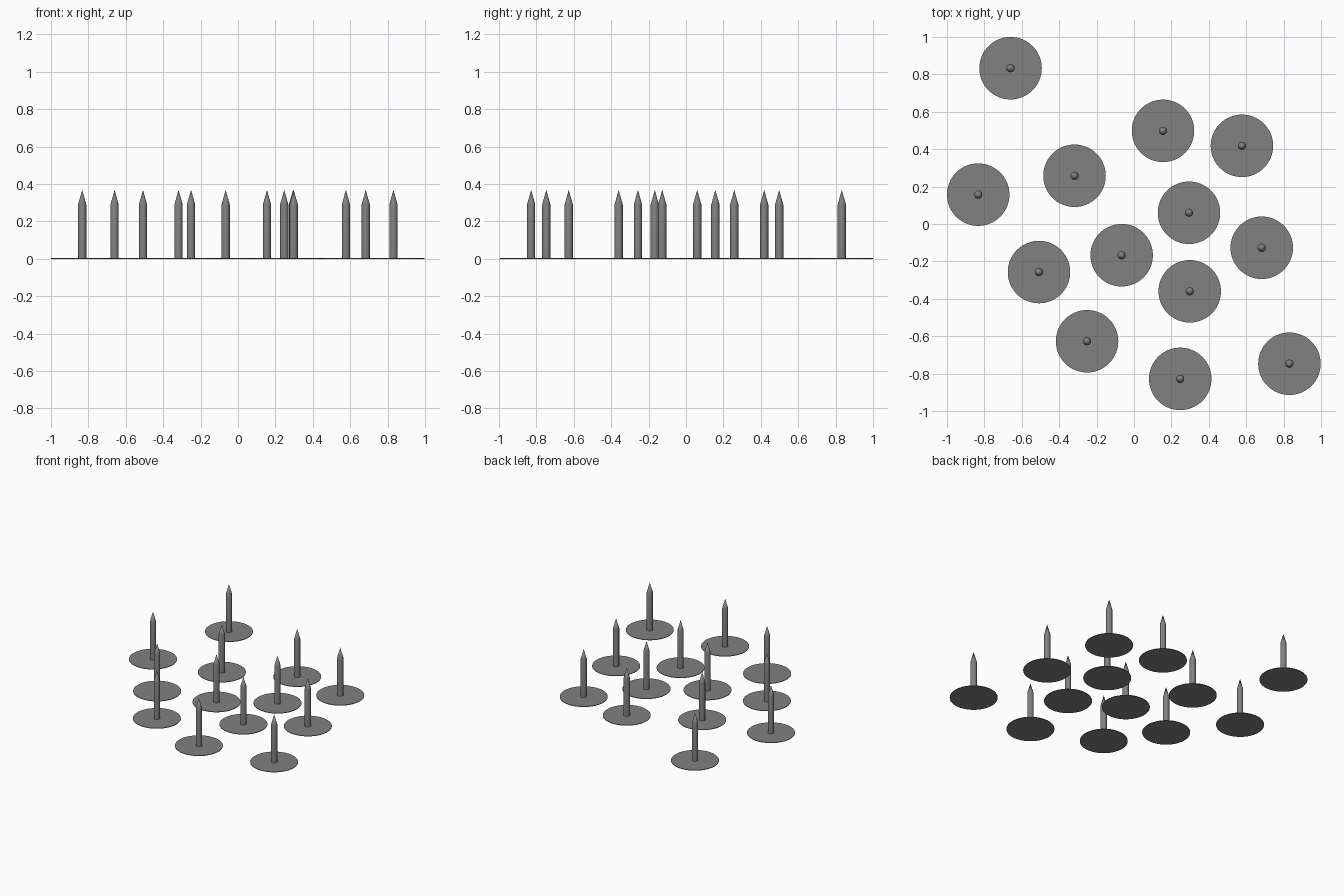
import bpy, bmesh, math

if "Cube" in bpy.data.objects:
    bpy.data.objects.remove(bpy.data.objects["Cube"])

# Plain dark metal for every tack
metal = bpy.data.materials.new("grey metal")
metal.diffuse_color = (0.22, 0.22, 0.22, 1)
metal.use_nodes = True
metal.node_tree.nodes["Principled BSDF"].inputs["Base Color"].default_value = metal.diffuse_color

HEAD_R, HEAD_T = 0.167, 0.004
PIN_R, SHOULDER_Z, TIP_Z = 0.022, 0.29, 0.368


def lathe(name, profile, sides):
    """Revolve (radius, z) points; zero radius closes to a point."""
    bm = bmesh.new()
    rings = []
    for r, z in profile:
        n = sides if r > 0 else 1
        rings.append([bm.verts.new((r * math.cos(2 * math.pi * i / sides),
                                    r * math.sin(2 * math.pi * i / sides), z)) for i in range(n)])
    for a, b in zip(rings, rings[1:]):
        for i in range(sides):
            j = (i + 1) % sides
            corners = [a[i % len(a)], a[j % len(a)], b[j % len(b)], b[i % len(b)]]
            bm.faces.new(list(dict.fromkeys(corners)))
    bmesh.ops.recalc_face_normals(bm, faces=bm.faces)
    mesh = bpy.data.meshes.new(name)
    bm.to_mesh(mesh)
    bm.free()
    mesh.materials.append(metal)
    mesh.shade_smooth()
    mesh.set_sharp_from_angle(angle=math.radians(35))
    return mesh


# Flat round head and sharpened pin, shared by all tacks
head = lathe("tack_head", [(0, 0), (HEAD_R, 0), (HEAD_R, HEAD_T), (0, HEAD_T)], 64)
pin = lathe("tack_pin", [(0, 0.002), (PIN_R, 0.002), (PIN_R, SHOULDER_Z), (0, TIP_Z)], 16)

# Scattered tacks, points up
spots = [(-0.66, 0.833), (0.155, 0.498), (0.577, 0.418), (-0.318, 0.258), (-0.833, 0.157),
         (0.294, 0.06), (0.683, -0.127), (-0.066, -0.167), (-0.508, -0.257), (0.298, -0.36),
         (-0.251, -0.627), (0.247, -0.828), (0.831, -0.747)]
for k, (x, y) in enumerate(spots, 1):
    for part, mesh in (("head", head), ("pin", pin)):
        ob = bpy.data.objects.new(f"tack_{part}_{k}", mesh)
        ob.location = (x, y, 0)
        bpy.context.collection.objects.link(ob)
